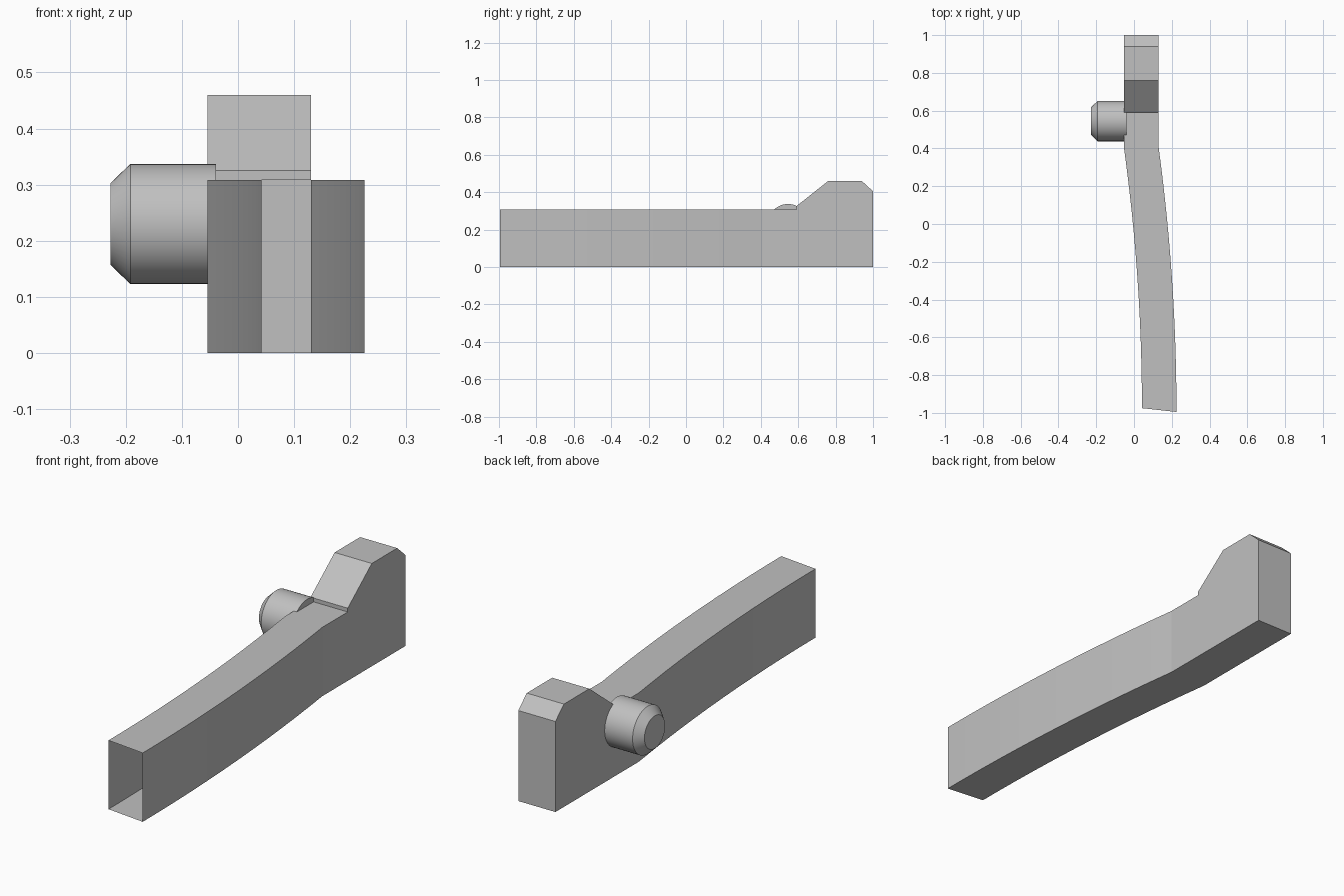
import bpy, bmesh
from math import cos, sin, tau

default_cube = bpy.data.objects.get("Cube")
if default_cube:
    bpy.data.objects.remove(default_cube, do_unlink=True)

grey = bpy.data.materials.new("plain grey")
grey.use_nodes = True
colour = (0.53, 0.53, 0.53, 1)
grey.diffuse_color = colour
grey.node_tree.nodes["Principled BSDF"].inputs["Base Color"].default_value = colour

LEFT, RIGHT = -0.054, 0.13      # x of the two side walls at the straight end
BEAM_TOP, BEND_Y = 0.308, 0.41


def make_object(name, bm):
    mesh = bpy.data.meshes.new(name)
    bm.to_mesh(mesh)
    bm.free()
    mesh.materials.append(grey)
    obj = bpy.data.objects.new(name, mesh)
    bpy.context.collection.objects.link(obj)
    return obj


# Curved hollow arm, open at the front end, running into a raised end block
bm = bmesh.new()


def wall_point(x_bend, x_end, y_end, t):
    """Point on a side wall: t = 0 at the open end, 1 at the bend."""
    return x_end + (x_bend - x_end) * t * t, y_end + (BEND_Y - y_end) * t


def ring(t):
    a = wall_point(LEFT, 0.042, -0.975, t)
    b = wall_point(RIGHT, 0.225, -0.995, t)
    return [bm.verts.new(p) for p in
            ((*a, 0), (*b, 0), (*b, BEAM_TOP), (*a, BEAM_TOP))]


steps = 12
rings = [ring(i / steps) for i in range(steps + 1)]
for r, s in zip(rings, rings[1:]):
    for i in range(4):
        j = (i + 1) % 4
        bm.faces.new((r[i], r[j], s[j], s[i]))

# End block: side profile (y, z) joined across its width, starting at the bend
profile = [(0.59, BEAM_TOP), (0.59, 0.325), (0.76, 0.46),
           (0.94, 0.46), (1.0, 0.405), (1.0, 0)]
bl, br, tr, tl = rings[-1]
side_l = [bl, tl] + [bm.verts.new((LEFT, y, z)) for y, z in profile]
side_r = [br, tr] + [bm.verts.new((RIGHT, y, z)) for y, z in profile]
bm.faces.new(side_l)
bm.faces.new(side_r[::-1])
for i in range(1, len(side_l)):
    j = (i + 1) % len(side_l)
    bm.faces.new((side_l[i], side_r[i], side_r[j], side_l[j]))
bmesh.ops.recalc_face_normals(bm, faces=bm.faces)
make_object("curved_arm", bm)

# Round side peg with a chamfered outer end
bm = bmesh.new()
sides = 48
loops = []
for x, radius in ((-0.039, 0.107), (-0.192, 0.107), (-0.227, 0.073)):
    loops.append([bm.verts.new((x, 0.545 + radius * cos(tau * i / sides),
                                0.23 + radius * sin(tau * i / sides)))
                  for i in range(sides)])
for a, b in zip(loops, loops[1:]):
    for i in range(sides):
        j = (i + 1) % sides
        bm.faces.new((a[i], a[j], b[j], b[i]))
bm.faces.new(loops[0])
bm.faces.new(loops[-1])
bmesh.ops.recalc_face_normals(bm, faces=bm.faces)
peg = make_object("side_peg", bm)
bpy.ops.object.select_all(action='DESELECT')
peg.select_set(True)
bpy.context.view_layer.objects.active = peg
bpy.ops.object.shade_smooth_by_angle(angle=0.5)
